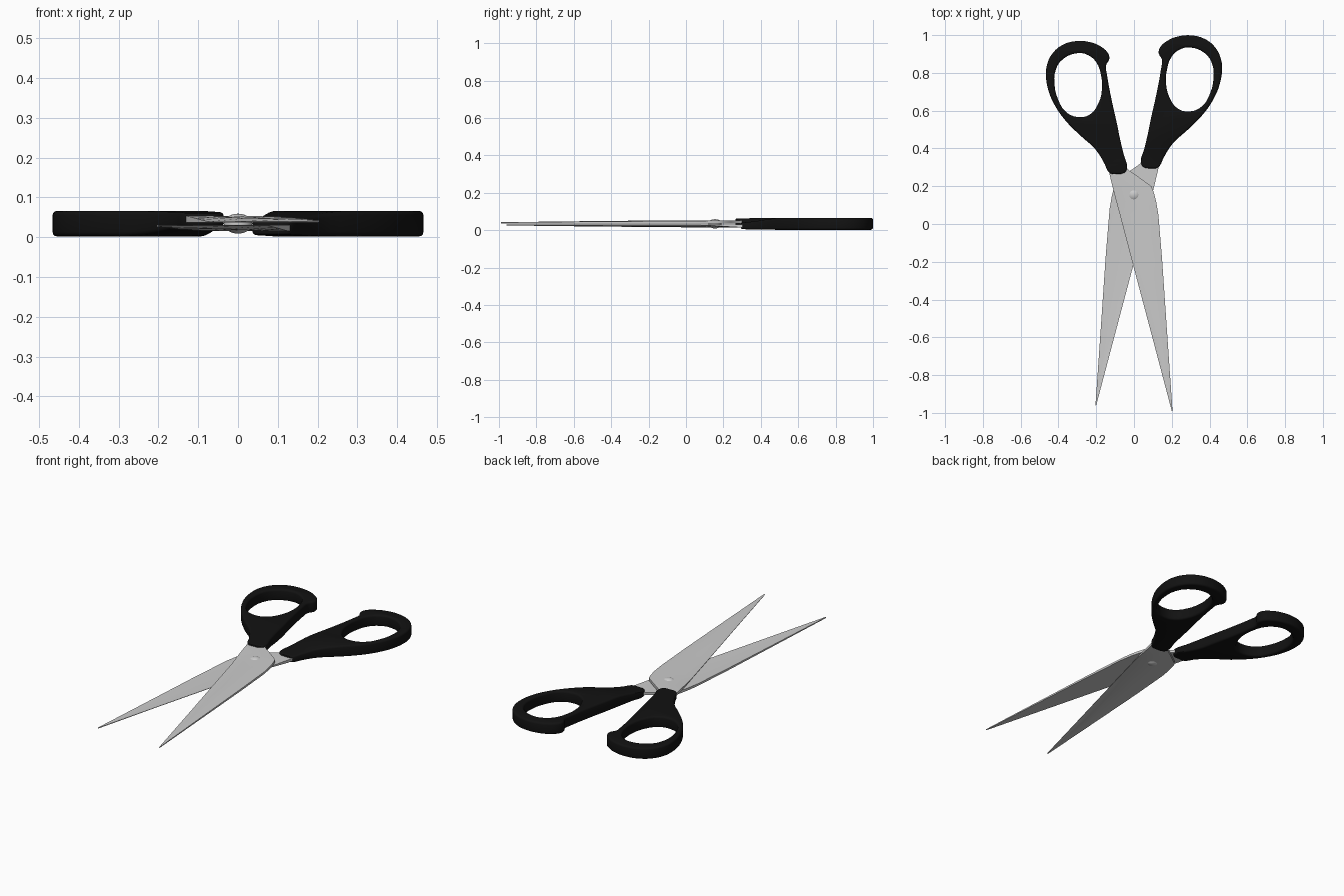
import bpy, bmesh, math
from mathutils import Matrix

if "Cube" in bpy.data.objects:
    bpy.data.objects.remove(bpy.data.objects["Cube"])

MID = 0.034  # height of the plane where the two halves meet

black = bpy.data.materials.new("black_plastic")
black.diffuse_color = (0.006, 0.006, 0.006, 1)
black.use_nodes = True
black.node_tree.nodes["Principled BSDF"].inputs["Base Color"].default_value = black.diffuse_color


def add_object(name, mesh, mat=None):
    ob = bpy.data.objects.new(name, mesh)
    bpy.context.collection.objects.link(ob)
    if mat:
        mesh.materials.clear()
        mesh.materials.append(mat)
    bpy.ops.object.select_all(action='DESELECT')
    ob.select_set(True)
    bpy.context.view_layer.objects.active = ob
    bpy.ops.object.shade_smooth_by_angle(angle=math.radians(35))
    return ob


# Second half: turned 180 degrees about the long axis and slid slightly
FLIP = (Matrix.Translation((0, 0.03, 2 * MID))
        @ Matrix.Rotation(math.pi, 4, 'Y'))


def pair(name, mesh, mat=None):
    other = mesh.copy()
    other.transform(FLIP)
    add_object("upper_" + name, mesh, mat)
    add_object("lower_" + name, other, mat)


# Blade: lofted stations (y, cutting edge x, spine x, thickness factor)
stations = [(-0.99, 0.200, 0.204, 0.25), (-0.6, 0.097, 0.177, 0.6),
            (-0.19, -0.012, 0.149, 0.9), (0.05, -0.075, 0.129, 1),
            (0.12, -0.094, 0.117, 1), (0.17, -0.107, 0.104, 1),
            (0.2, -0.114, 0.092, 1), (0.24, -0.124, 0.037, 1),
            (0.29, -0.135, -0.034, 1), (0.36, -0.138, -0.06, 1)]
bm = bmesh.new()
rings = []
for y, l, r, t in stations:
    g = max(0, min(1, (0.25 - y) / 0.2))   # ground edge fades into flat shank
    prof = [(0, 0.037), (0.5, 0.037 + 0.003 * g * t), (1, 0.037),
            (1, 0.039 + (0.014 - 0.004 * g) * t), (0.6, 0.039 + 0.014 * t),
            (0.25, 0.039 + (0.014 - 0.004 * g) * t),
            (0, 0.039 + 0.014 * (1 - g))]
    rings.append([bm.verts.new((l + (r - l) * u, y, z)) for u, z in prof])
n = len(rings[0])
for a, b in zip(rings, rings[1:]):
    for i in range(n):
        j = (i + 1) % n
        bm.faces.new((a[i], a[j], b[j], b[i]))
bm.faces.new(rings[0])
bm.faces.new(rings[-1])
bmesh.ops.recalc_face_normals(bm, faces=bm.faces)
blade = bpy.data.meshes.new("blade")
bm.to_mesh(blade)
bm.free()
pair("blade", blade)

# Handle: filled outline with finger hole, rounded edges
outer = [(-.138, .28), (-.155, .317), (-.206, .397), (-.286, .47),
         (-.365, .55), (-.423, .635), (-.455, .714), (-.466, .79),
         (-.46, .845), (-.43, .905), (-.38, .947), (-.31, .968),
         (-.233, .963), (-.18, .942), (-.138, .905), (-.131, .873),
         (-.148, .84), (-.143, .79), (-.116, .645), (-.09, .53),
         (-.074, .45), (-.055, .37), (-.037, .295), (-.05, .272),
         (-.09, .265), (-.125, .268)]
hole = [(-.296, .905), (-.243, .894), (-.2, .857), (-.175, .79), (-.17, .71),
        (-.19, .635), (-.233, .58), (-.296, .566), (-.36, .593),
        (-.402, .66), (-.421, .74), (-.413, .82), (-.376, .873)]
cu = bpy.data.curves.new("handle_outline", 'CURVE')
cu.dimensions = '2D'
cu.fill_mode = 'BOTH'
cu.resolution_u = 3
cu.bevel_depth = 0.011
cu.bevel_resolution = 2
cu.offset = -0.011
cu.extrude = 0.021
for pts in (outer, hole):
    sp = cu.splines.new('BEZIER')
    sp.bezier_points.add(len(pts) - 1)
    sp.use_cyclic_u = True
    for bp, (x, y) in zip(sp.bezier_points, pts):
        bp.co = (x, y, 0)
        bp.handle_left_type = bp.handle_right_type = 'AUTO'
tmp = bpy.data.objects.new("handle_outline", cu)
bpy.context.collection.objects.link(tmp)
dg = bpy.context.evaluated_depsgraph_get()
handle = bpy.data.meshes.new_from_object(tmp.evaluated_get(dg))
bpy.data.objects.remove(tmp)
bm = bmesh.new()
bm.from_mesh(handle)
bmesh.ops.remove_doubles(bm, verts=bm.verts, dist=0.0002)
bmesh.ops.recalc_face_normals(bm, faces=bm.faces)
for v in bm.verts:                       # thin the neck towards its blade
    s = max(0, min(1, (v.co.y - 0.27) / 0.22))
    s = s * s * (3 - 2 * s)
    low, high = 0.026 - 0.024 * s, 0.063 + 0.003 * s
    v.co.z = low + (high - low) * (v.co.z + 0.032) / 0.064
bm.to_mesh(handle)
bm.free()
pair("handle", handle, black)

# Pivot: shallow domed rivet through both blades
bm = bmesh.new()
bmesh.ops.create_uvsphere(bm, u_segments=20, v_segments=12, radius=1)
bmesh.ops.scale(bm, verts=bm.verts, vec=(0.036, 0.036, 0.025))
bmesh.ops.translate(bm, verts=bm.verts, vec=(0, 0.155, MID))
rivet = bpy.data.meshes.new("pivot_rivet")
bm.to_mesh(rivet)
bm.free()
add_object("pivot_rivet", rivet)
